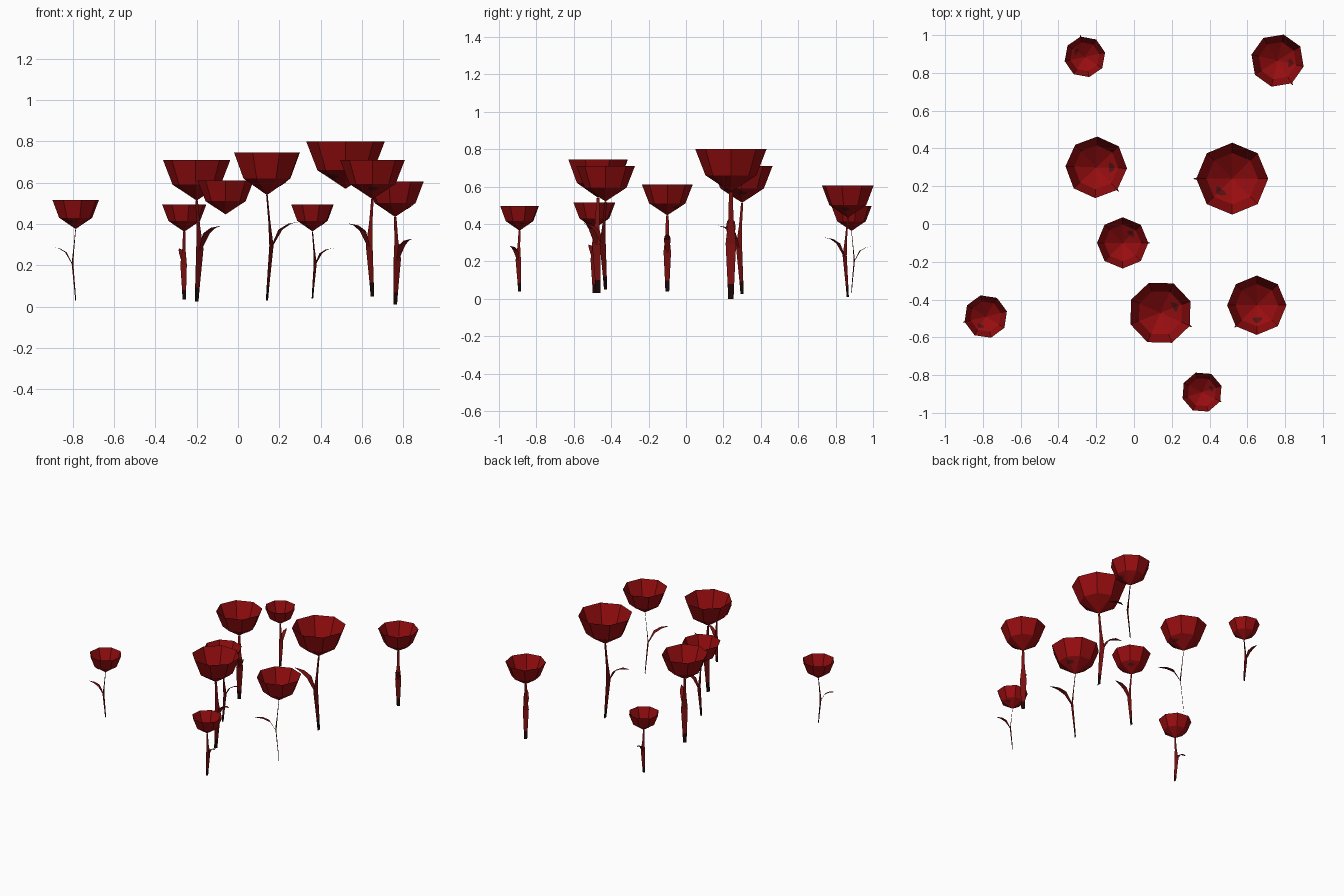
import bpy
from math import radians, cos, sin, pi
from mathutils import Matrix

cube = bpy.data.objects.get("Cube")
if cube:
    bpy.data.objects.remove(cube, do_unlink=True)


def material(name, color):
    m = bpy.data.materials.new(name)
    m.use_nodes = True
    m.diffuse_color = color
    m.node_tree.nodes["Principled BSDF"].inputs["Base Color"].default_value = color
    return m


RED = material("petal red", (0.31, 0.004, 0.005, 1))
STEM = material("stem dark red", (0.19, 0.005, 0.005, 1))
DARK = material("blotch maroon", (0.09, 0.006, 0.006, 1))
BLACK = material("stem foot black", (0.012, 0.002, 0.002, 1))

# bowl proportions for a flower one unit tall
RIM_R, MID_R, BOTTOM_Z, MID_Z = 0.238, 0.17, 0.713, 0.825


def build(name, verts, faces, mats, matrix):
    mesh = bpy.data.meshes.new(name)
    mesh.from_pydata(verts, [], faces)
    for m in mats:
        mesh.materials.append(m)
    obj = bpy.data.objects.new(name, mesh)
    obj.matrix_world = matrix
    bpy.context.collection.objects.link(obj)
    return obj


def head(matrix):
    # open eight-sided cup, a single sheet facing inward
    verts = [(0, 0, BOTTOM_Z)]
    for r, z in ((MID_R, MID_Z), (RIM_R, 1)):
        verts += [(r * cos(k * pi / 4), r * sin(k * pi / 4), z) for k in range(8)]
    faces = []
    for k in range(8):
        n = (k + 1) % 8
        faces += [(0, 1 + k, 1 + n), (1 + k, 9 + k, 9 + n, 1 + n)]
    build("flower_head", verts, faces, [RED], matrix)


def strip(name, sections, mats, matrix):
    # flat ribbon through (reach, height, width) sections
    verts = []
    for r, z, w in sections:
        verts += [(r, -w / 2, z), (r, w / 2, z)]
    faces = [(2 * i, 2 * i + 2, 2 * i + 3, 2 * i + 1) for i in range(len(sections) - 1)]
    return build(name, verts, faces, mats, matrix)


def blotch(matrix):
    # lens-shaped patch on the inside and outside of the lower cup
    for side in (-1, 1):
        verts, faces = [], []
        columns = ((26, 0), (36, 0.1), (45, 0.13), (57, 0.11), (70, 0))
        for deg, half in columns:
            a = radians(deg)
            octagon = cos(pi / 8) / cos(a % (pi / 4) - pi / 8)
            for f in (0.72 - half, 0.72 + half):
                r = MID_R * f * octagon
                z = BOTTOM_Z + (MID_Z - BOTTOM_Z) * f + side * 0.004
                verts.append((r * cos(a), r * sin(a), z))
        for i in range(len(columns) - 1):
            quad = (2 * i, 2 * i + 1, 2 * i + 3, 2 * i + 2)
            faces.append(quad if side > 0 else quad[::-1])
        build("cup_blotch", verts, faces, [DARK], matrix)


def flower(x, y, base, top, turn):
    h = top - base
    matrix = (Matrix.Translation((x, y, base)) @ Matrix.Rotation(radians(turn), 4, "Z")
              @ Matrix.Scale(h, 4))
    head(matrix)
    blotch(matrix)
    stem = strip("stem", [(0, 0, 0.036), (0.008, 0.1, 0.044), (0.033, 0.37, 0.07),
                          (0.018, 0.53, 0.035), (0, BOTTOM_Z, 0.025)],
                 [STEM, BLACK], matrix)
    for p in stem.data.polygons:
        p.material_index = 1 if p.center.z < 0.08 else 0
    strip("leaf", [(0.033, 0.36, 0.025), (0.1, 0.48, 0.065), (0.17, 0.52, 0.05),
                   (0.255, 0.535, 0.004)], [STEM], matrix)


# x, y, foot height, rim height, leaf direction
for spec in ((0.52, 0.24, 0.0, 0.80, 180), (0.14, -0.47, 0.03, 0.745, -24),
             (-0.20, 0.30, 0.025, 0.71, -47), (0.65, -0.43, 0.05, 0.71, 225),
             (-0.06, -0.10, 0.04, 0.61, 0), (0.76, 0.865, 0.01, 0.605, -58),
             (-0.785, -0.49, 0.03, 0.515, 194), (-0.26, 0.885, 0.035, 0.495, 102),
             (0.36, -0.89, 0.04, 0.495, -27)):
    flower(*spec)
